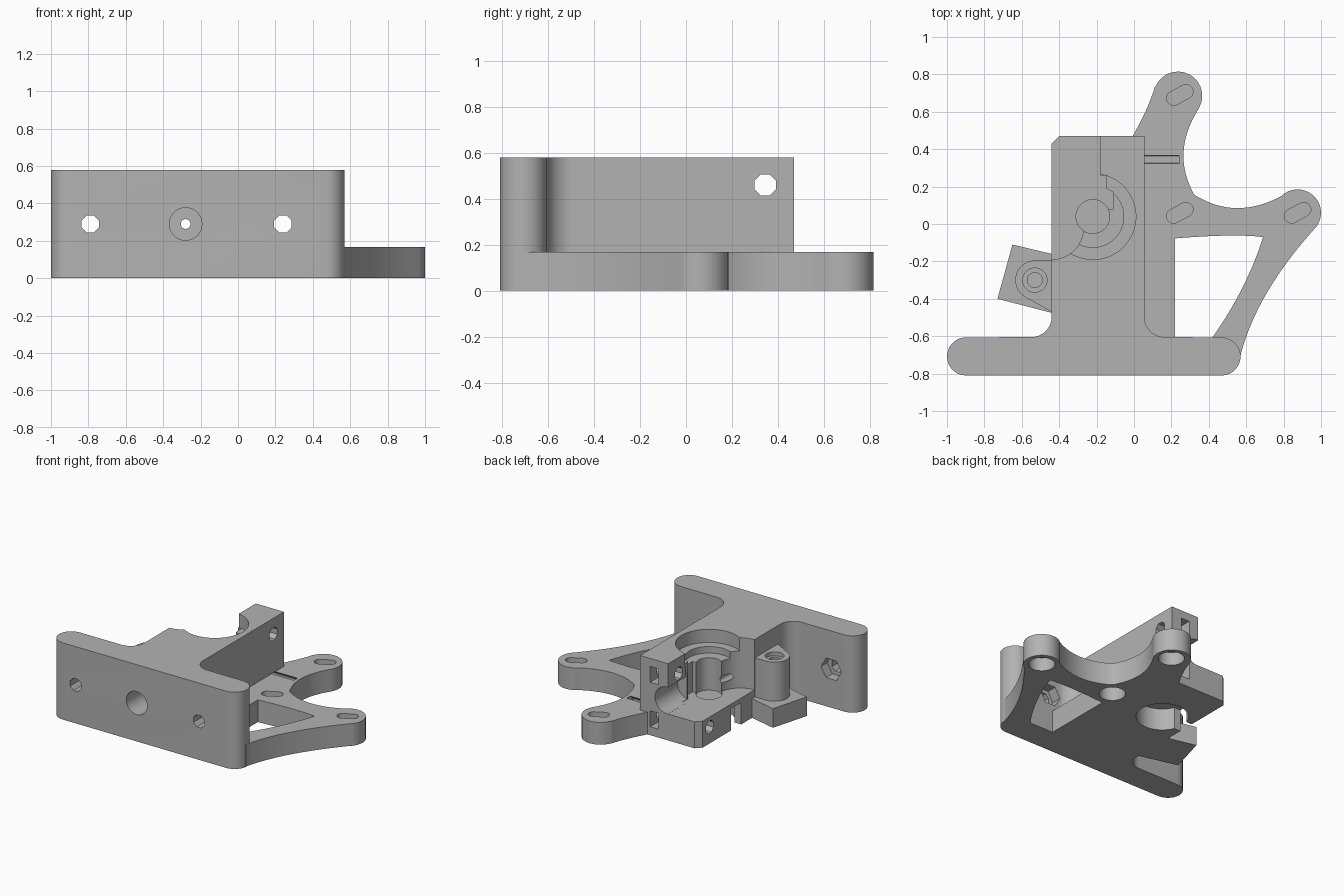
import bpy, bmesh
from math import pi, cos, sin, atan2, radians
from mathutils import Matrix, Vector

cube = bpy.data.objects.get("Cube")
if cube:
    bpy.data.objects.remove(cube, do_unlink=True)

grey = bpy.data.materials.new("plain grey")
grey.use_nodes = True
grey.diffuse_color = (0.45, 0.45, 0.45, 1)
grey.node_tree.nodes["Principled BSDF"].inputs["Base Color"].default_value = (0.45, 0.45, 0.45, 1)


def arc(c, r, a0, a1, n=14):
    """Points on a circle between two angles in degrees."""
    return [(c[0] + r * cos(radians(a0 + (a1 - a0) * i / n)),
             c[1] + r * sin(radians(a0 + (a1 - a0) * i / n))) for i in range(n + 1)]


def bend(a, b, c, n=16):
    """Curve from a to c passing through b halfway."""
    a, b, c = Vector(a), Vector(b), Vector(c)
    k = 2 * b - (a + c) / 2
    return [tuple((1 - t) ** 2 * a + 2 * t * (1 - t) * k + t * t * c)
            for t in (i / n for i in range(n + 1))]


def prism(name, pts, z0, z1):
    """Extrude an outline from z0 to z1."""
    bm = bmesh.new()
    face = bm.faces.new([bm.verts.new((x, y, z0)) for x, y in pts])
    top = bmesh.ops.extrude_face_region(bm, geom=[face])["geom"]
    bmesh.ops.translate(bm, vec=(0, 0, z1 - z0),
                        verts=[v for v in top if isinstance(v, bmesh.types.BMVert)])
    bmesh.ops.remove_doubles(bm, verts=bm.verts, dist=0.0005)
    bmesh.ops.recalc_face_normals(bm, faces=bm.faces)
    mesh = bpy.data.meshes.new(name)
    bm.to_mesh(mesh)
    bm.free()
    mesh.materials.append(grey)
    ob = bpy.data.objects.new(name, mesh)
    bpy.context.collection.objects.link(ob)
    return ob


def box(name, x0, x1, y0, y1, z0, z1):
    return prism(name, [(x0, y0), (x1, y0), (x1, y1), (x0, y1)], z0, z1)


def rod(name, axis, u, v, r, w0, w1, sides=48):
    """Cylinder along an axis; (u, v) is its centre in the other two axes."""
    pts = [(r * cos(2 * pi * (i + 0.5) / sides), r * sin(2 * pi * (i + 0.5) / sides))
           for i in range(sides)]
    ob = prism(name, pts, w0, w1)
    if axis == "x":
        m = Matrix(((0, 0, 1, 0), (1, 0, 0, u), (0, 1, 0, v), (0, 0, 0, 1)))
    elif axis == "y":
        m = Matrix(((0, 1, 0, u), (0, 0, 1, 0), (1, 0, 0, v), (0, 0, 0, 1)))
    else:
        m = Matrix.Translation((u, v, 0))
    ob.data.transform(m)
    return ob


def combine(target, tool, mode="DIFFERENCE"):
    mod = target.modifiers.new("combine", "BOOLEAN")
    mod.operation, mod.solver, mod.object = mode, "EXACT", tool
    tool.hide_render = True
    bpy.context.view_layer.objects.active = target
    bpy.ops.object.modifier_apply(modifier=mod.name)
    bpy.data.objects.remove(tool, do_unlink=True)


# Front plate with the tall spine behind it
outline = (arc((-0.898, -0.708), 0.102, 90, 270)
           + arc((0.468, -0.708), 0.102, -90, 90)
           + arc((0.165, -0.495), 0.11, 270, 180)
           + [(0.055, 0.47), (-0.40, 0.47), (-0.44, 0.43)]
           + arc((-0.55, -0.495), 0.11, 0, -90))
body = prism("extruder_body", outline, 0, 0.58)

# Flat motor mount with two ears
mount_outline = ([(-0.2, -0.7), (0.569, -0.72)]
                 + bend((0.57, -0.70), (0.715, -0.36), (0.975, -0.015))
                 + arc((0.875, 0.06), 0.125, -35, 125)
                 + bend((0.79, 0.15), (0.55, 0.085), (0.325, 0.155))
                 + bend((0.32, 0.16), (0.265, 0.385), (0.345, 0.615))
                 + arc((0.235, 0.685), 0.13, -30, 155)
                 + bend((0.11, 0.73), (0.065, 0.61), (-0.01, 0.465))
                 + [(-0.2, 0.3)])
mount = prism("motor_mount", mount_outline, 0, 0.168)
window = [(0.22, -0.65), (0.39, -0.65)] + bend((0.42, -0.605), (0.58, -0.34), (0.69, -0.07)) \
    + bend((0.69, -0.07), (0.5, -0.062), (0.22, -0.077))
combine(mount, prism("window", window, -0.1, 0.3))
combine(body, mount, "UNION")

# Hinge boss on its slanted foot
foot = [(-0.65, -0.11), (-0.73, -0.40), (-0.44, -0.475), (-0.3, -0.475), (-0.3, -0.16), (-0.44, -0.16)]
combine(body, prism("hinge_foot", foot, 0, 0.145), "UNION")
boss = arc((-0.53, -0.30), 0.105, 90, 240) + [(-0.43, -0.475), (-0.38, -0.475), (-0.38, -0.195)]
combine(body, prism("hinge_boss", boss, 0.1, 0.44), "UNION")

# Idler clearance, cut down to a low floor
idler = ([(-0.7, 0.6), (-0.18, 0.6), (-0.18, 0.26), (-0.15, 0.26), (-0.15, 0.19), (-0.11, 0.17),
          (-0.11, 0.08), (-0.2, 0.08), (-0.22, -0.01)]
         + arc((-0.44, -0.02), 0.17, 0, -90) + [(-0.7, -0.19)])
combine(body, prism("idler_cut", idler, 0.2, 0.7))
combine(body, rod("idler_groove", "y", -0.17, 0.30, 0.1, 0.2, 0.6))

# Bearing seat, shaft bore and motor boss recess
for r, z0, z1 in ((0.23, 0.48, 0.7), (0.165, 0.43, 0.7), (0.09, 0.185, 0.7), (0.18, -0.1, 0.165)):
    combine(body, rod("bore", "z", -0.22, 0.04, r, z0, z1))
combine(body, box("side_notch", -0.5, -0.3, -0.03, 0.09, -0.1, 0.165))

# Motor screw slots above round recesses
for cx, cy in ((0.245, 0.69), (0.245, 0.06), (0.875, 0.06)):
    tilt = 28
    dx, dy = 0.037 * cos(radians(tilt)), 0.037 * sin(radians(tilt))
    slot = (arc((cx + dx, cy + dy), 0.038, tilt - 90, tilt + 90)
            + arc((cx - dx, cy - dy), 0.038, tilt + 90, tilt + 270))
    combine(body, prism("slot", slot, 0.115, 0.3))
    combine(body, rod("screw_recess", "z", cx, cy, 0.09, -0.1, 0.1))

# Plate bolts with hexagonal nut pockets behind
for x in (-0.79, 0.24):
    combine(body, rod("bolt_hole", "y", x, 0.29, 0.05, -0.9, -0.5, 8))
    combine(body, rod("nut_pocket", "y", x, 0.29, 0.085, -0.68, -0.5, 6))

# Filament path and nozzle socket
combine(body, rod("filament_path", "y", -0.28, 0.29, 0.026, -0.9, 0.1, 16))
combine(body, rod("nozzle_socket", "y", -0.28, 0.29, 0.087, -0.9, -0.6))

# Spring screw holes with nut slots from the back
for z, x1 in ((0.46, 0.3), (0.124, 0.24)):
    combine(body, rod("spring_hole", "x", 0.345, z, 0.05, -0.6, x1, 8))
    combine(body, box("nut_slot", -0.10, -0.03, 0.285, 0.6, z - 0.06, z + 0.06))

# Hinge pin hole
combine(body, rod("pin_hole", "z", -0.53, -0.30, 0.04, 0.03, 0.7, 24))
combine(body, rod("pin_head", "z", -0.53, -0.30, 0.065, 0.41, 0.7, 24))

# Smooth the round walls, keep the edges sharp
bpy.ops.object.select_all(action="DESELECT")
body.select_set(True)
bpy.context.view_layer.objects.active = body
bpy.ops.object.shade_smooth_by_angle(angle=radians(30))
